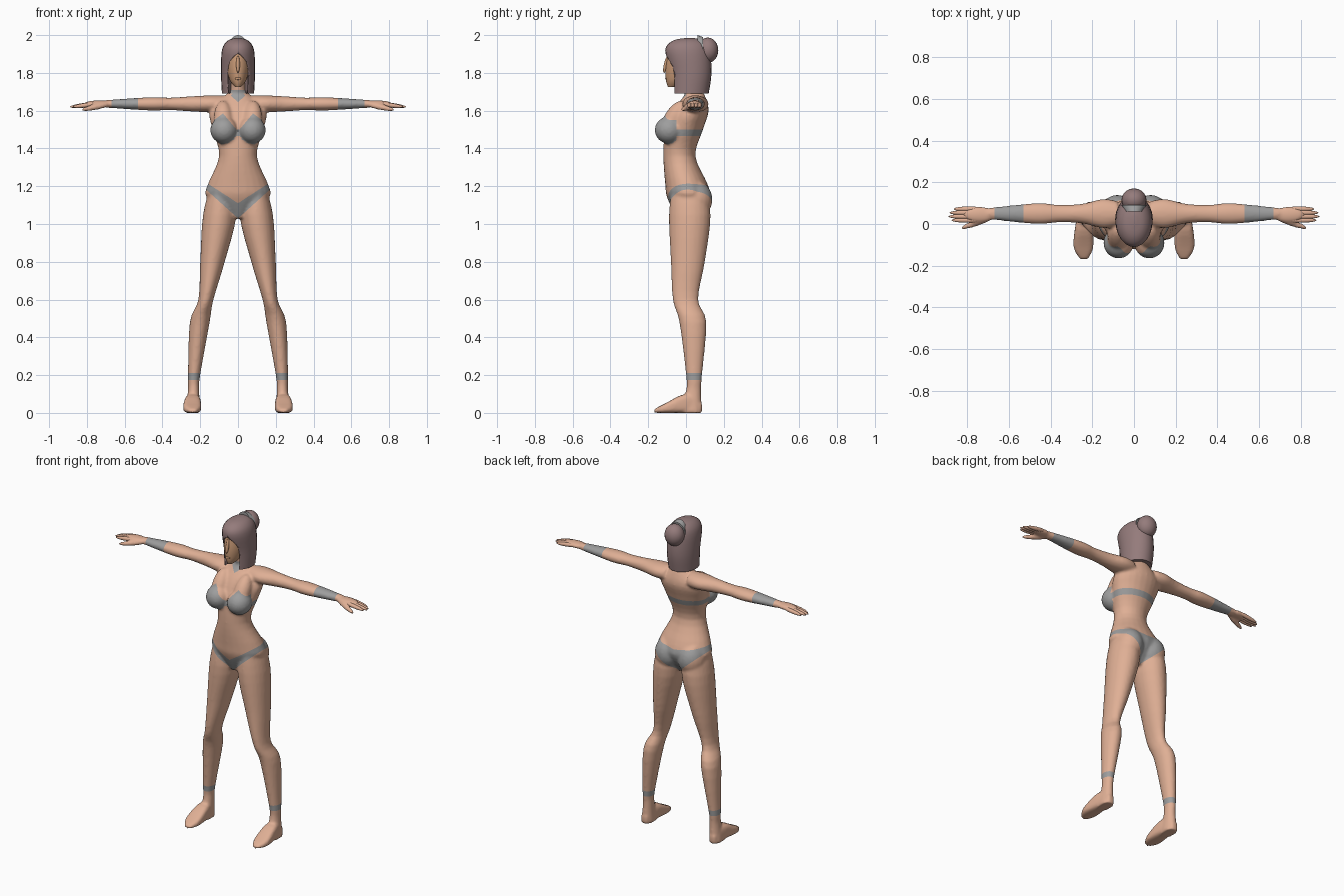
import bpy, bmesh
from math import cos, sin, pi, copysign, radians
from mathutils import Vector, Matrix

cube = bpy.data.objects.get("Cube")
if cube:
    bpy.data.objects.remove(cube, do_unlink=True)

def material(name, red, green, blue):
    mat = bpy.data.materials.new(name)
    mat.use_nodes = True
    colour = (red, green, blue, 1)
    mat.diffuse_color = colour
    mat.node_tree.nodes["Principled BSDF"].inputs["Base Color"].default_value = colour
    return mat

skin = material("skin", .74, .43, .3)
face_tan = material("face_tan", .58, .32, .18)
cloth = material("grey_cloth", .34, .34, .34)
hair_mauve = material("hair_mauve", .3, .2, .2)

def refine(rings, steps=4):
    """Smooth curve through the given rings, with extra rings between them."""
    rings = [Vector(ring) for ring in rings]
    padded = [rings[0], *rings, rings[-1]]
    for before, start, end, after in zip(padded, padded[1:], padded[2:], padded[3:]):
        tangent_in, tangent_out = (end - before) / 2, (after - start) / 2
        for step in range(steps):
            u = step / steps
            ease = u * u * (3 - 2 * u)
            yield (start.lerp(end, ease) + tangent_in * u * (1 - u) ** 2
                   - tangent_out * u * u * (1 - u))
    yield rings[-1]

def loft(bm, axis, rings, sides=24, power=1):
    """Closed tube; each ring is (position on axis, low a, high a, low b, high b)."""
    loops = []
    for pos, low_a, high_a, low_b, high_b in refine(rings):
        loop = []
        for i in range(sides):
            c, s = cos(2 * pi * i / sides), sin(2 * pi * i / sides)
            a = (low_a + high_a + (high_a - low_a) * copysign(abs(c) ** power, c)) / 2
            b = (low_b + high_b + (high_b - low_b) * copysign(abs(s) ** power, s)) / 2
            point = {"x": (pos, a, b), "y": (a, pos, b), "z": (a, b, pos)}[axis]
            loop.append(bm.verts.new(point))
        loops.append(loop)
    for lower, upper in zip(loops, loops[1:]):
        for i in range(sides):
            bm.faces.new((lower[i - 1], lower[i], upper[i], upper[i - 1]))
    bm.faces.new(loops[0])
    bm.faces.new(loops[-1])

def column(bm, rings, **options):
    """Upright loft centred on x; rings are (height, half width, front, back)."""
    loft(bm, "z", [(z, -w, w, front, back) for z, w, front, back in rings], **options)

def ball(bm, centre, radii, turn=Matrix()):
    place = Matrix.Translation(centre) @ turn @ Matrix.Diagonal((*radii, 1))
    bmesh.ops.create_uvsphere(bm, u_segments=20, v_segments=12, radius=1, matrix=place)

def spindle(bm, start, end, radius):
    """Slender ellipsoid between two points."""
    start, end = Vector(start), Vector(end)
    span = end - start
    turn = span.to_track_quat("Z", "Y").to_matrix().to_4x4()
    ball(bm, (start + end) / 2, (radius, radius, span.length / 2), turn)

def add_other_side(bm):
    copy = bmesh.ops.duplicate(bm, geom=bm.verts[:] + bm.edges[:] + bm.faces[:])
    for item in copy["geom"]:
        if isinstance(item, bmesh.types.BMVert):
            item.co.x *= -1

def finish(name, bm, mat):
    bmesh.ops.recalc_face_normals(bm, faces=bm.faces)
    mesh = bpy.data.meshes.new(name)
    bm.to_mesh(mesh)
    bm.free()
    ob = bpy.data.objects.new(name, mesh)
    bpy.context.collection.objects.link(ob)
    mesh.materials.append(mat)
    bpy.ops.object.select_all(action="DESELECT")
    ob.select_set(True)
    bpy.context.view_layer.objects.active = ob
    bpy.ops.object.shade_smooth_by_angle(angle=radians(50))
    return ob

def apply_modifier(ob, kind, **settings):
    modifier = ob.modifiers.new(kind.lower(), kind)
    for key, value in settings.items():
        setattr(modifier, key, value)
    bpy.context.view_layer.objects.active = ob
    bpy.ops.object.modifier_apply(modifier=modifier.name)

# Leg, foot, arm, palm, thumb, buttock and bust of one side, then mirrored
bm = bmesh.new()
loft(bm, "z", [(1.22, .06, .14, -.07, .09), (1.05, .01, .185, -.09, .13),
               (.8, .07, .2, -.08, .1), (.6, .13, .21, -.07, .065),
               (.48, .15, .255, -.035, .108), (.2, .2, .265, 0, .085),
               (.12, .205, .265, 0, .08), (0, .2, .28, -.03, .085)])
loft(bm, "y", [(.085, .22, .26, 0, .05), (0, .2, .28, 0, .1),
               (-.11, .195, .29, 0, .05), (-.168, .22, .26, 0, .02)], power=.6)
arm_y, arm_z = .05, 1.636
arm = [(.08, .06, .045), (.15, .07, .045), (.25, .047, .04), (.36, .042, .033),
       (.47, .05, .035), (.7, .027, .02)]
loft(bm, "x", [(x, arm_y - w, arm_y + w, arm_z - h, arm_z + h) for x, w, h in arm])
ball(bm, (.74, .045, arm_z), (.08, .038, .018))
spindle(bm, (.67, .035, arm_z), (.835, -.022, 1.603), .016)
ball(bm, (.08, .05, 1.13), (.085, .09, .1))
bust, bust_size = Vector((.074, -.09, 1.497)), Vector((.073, .076, .072))
ball(bm, bust, bust_size)
spindle(bm, (.08, -.01, 1.65), (.075, -.12, 1.47), .05)
add_other_side(bm)

# Torso and neck
column(bm, [(1.03, .04, -.05, .06), (1.14, .165, -.1, .125), (1.21, .16, -.11, .115),
            (1.36, .1, -.12, .05), (1.5, .135, -.11, .09), (1.6, .15, -.07, .12),
            (1.68, .07, -.01, .1), (1.71, .04, -.01, .08), (1.78, .04, -.02, .06)])
body = finish("body", bm, skin)

# Fuse the body volumes into one skin
apply_modifier(body, "REMESH", mode="VOXEL", voxel_size=.008, use_smooth_shade=True)
apply_modifier(body, "SMOOTH", factor=.5, iterations=6)
body.data.materials.clear()
for mat in (skin, cloth):
    body.data.materials.append(mat)

# Garment outlines: level bands, and slanted edges as (height at middle, slope)
anklet, chest_band, choker, wristband = (.175, .21), (1.465, 1.5), (1.69, 1.71), (.53, .67)
front_waist, back_waist, leg_line, pendant = (1.11, .65), (1.19, .15), (1.03, .9), (1.645, .9)
cup_inner, cup_outer, cup_back = (1.49, 1.2), (1.645, -.75), -.05

bm = bmesh.new()
bm.from_mesh(body.data)
cuts = [((0, 0, z), (0, 0, 1)) for z in anklet + chest_band + choker]
cuts += [((0, y, 0), (0, 1, 0)) for y in (0, cup_back)]
for side in (1, -1):
    cuts += [((side * x, 0, 0), (1, 0, 0)) for x in wristband]
    cuts += [((0, 0, z), (-side * slope, 0, 1)) for z, slope in
             (front_waist, back_waist, leg_line, pendant, cup_inner, cup_outer)]
for point, normal in cuts:
    bmesh.ops.bisect_plane(bm, geom=bm.verts[:] + bm.edges[:] + bm.faces[:], dist=1e-5,
                           plane_co=point, plane_no=Vector(normal).normalized())

def within(value, limits):
    return limits[0] < value < limits[1]

def clothed(centre):
    x, y, z = abs(centre.x), centre.y, centre.z
    def above(edge):
        return z > edge[0] + edge[1] * x
    if x > .3:
        return z > 1 and within(x, wristband)
    waist = front_waist if y < 0 else back_waist
    briefs = above(leg_line) and not above(waist)
    collar = x < .06 and y < 0 and above(pendant) and z < choker[1]
    neck_band = x < .06 and within(z, choker)
    offset = Vector((x, y, z)) - bust
    on_bust = Vector(d / r for d, r in zip(offset, bust_size)).length < 1.05
    cup = (y < cup_back and (on_bust or z > bust.z)
           and not above(cup_inner) and not above(cup_outer))
    return briefs or collar or neck_band or cup or within(z, anklet) or within(z, chest_band)

for face in bm.faces:
    face.material_index = int(clothed(face.calc_center_median()))
bm.to_mesh(body.data)
bm.free()

# Fingers
bm = bmesh.new()
for finger, tip in enumerate((.875, .89, .885, .865)):
    y = .018 + .018 * finger
    spindle(bm, (.72, y, 1.64), (tip, y, 1.62), .012)
add_other_side(bm)
finish("fingers", bm, skin)

# Head with nose and lips
bm = bmesh.new()
column(bm, [(1.725, .015, -.095, -.04), (1.76, .043, -.106, .03),
            (1.83, .06, -.108, .08), (1.93, .055, -.09, .07)])
spindle(bm, (0, -.097, 1.89), (0, -.117, 1.8), .01)
ball(bm, (0, -.104, 1.77), (.016, .006, .007))
finish("head", bm, face_tan)

# Hair, with a pointed arch opened for the face and neck
bm = bmesh.new()
column(bm, [(1.69, .085, -.08, .12), (1.8, .09, -.085, .135), (1.92, .085, -.11, .125),
            (1.97, .055, -.07, .09), (1.985, .01, 0, .04)])
hair = finish("hair", bm, hair_mauve)
bm = bmesh.new()
column(bm, [(z, w, -.25, .04) for z, w in ((1.6, .045), (1.83, .052), (1.9, .005))], power=.6)
cutter = finish("face_opening_cutter", bm, hair_mauve)
cutter.hide_render = True
apply_modifier(hair, "BOOLEAN", operation="DIFFERENCE", solver="EXACT", object=cutter)
bpy.data.objects.remove(cutter, do_unlink=True)

# Bun and its tie
bm = bmesh.new()
ball(bm, (0, .115, 1.92), (.06, .056, .067))
finish("hair_bun", bm, hair_mauve)
bm = bmesh.new()
loft(bm, "y", [(.06, -.045, .045, 1.88, 2), (.09, -.06, .06, 1.855, 1.99)])
finish("hair_tie", bm, cloth)
